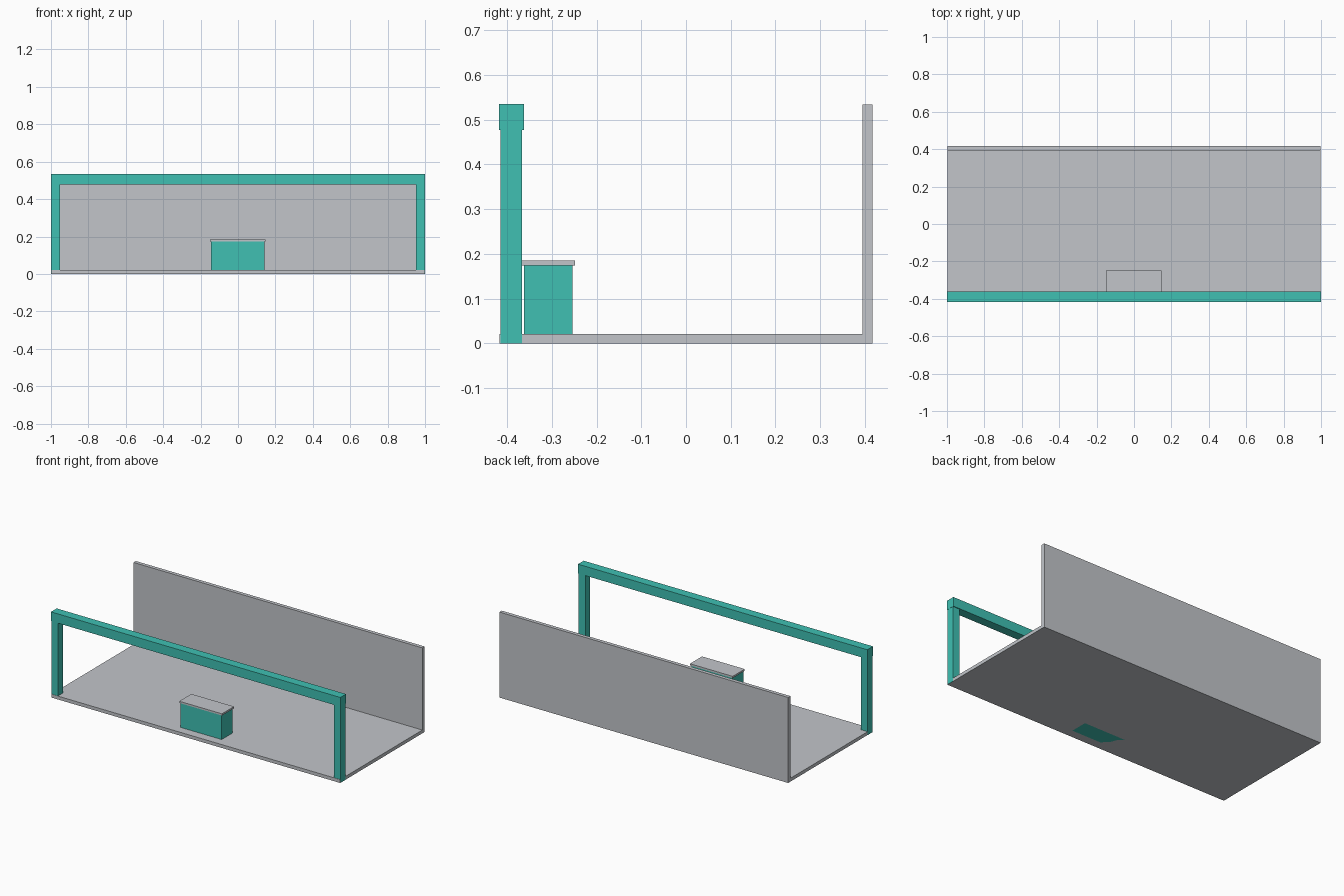
import bpy

if "Cube" in bpy.data.objects:
    bpy.data.objects.remove(bpy.data.objects["Cube"])


def make_material(name, rgb):
    m = bpy.data.materials.new(name)
    m.diffuse_color = (*rgb, 1.0)
    m.use_nodes = True
    m.node_tree.nodes["Principled BSDF"].inputs["Base Color"].default_value = m.diffuse_color
    return m


grey = make_material("light_grey", (0.54, 0.56, 0.59))
teal = make_material("teal", (0.05, 0.53, 0.45))


def box(name, low, high, material):
    """Axis-aligned box between two opposite corners."""
    centre = [(a + b) / 2 for a, b in zip(low, high)]
    bpy.ops.mesh.primitive_cube_add(size=1, location=centre)
    ob = bpy.context.object
    ob.name = name
    ob.scale = [b - a for a, b in zip(low, high)]
    bpy.ops.object.transform_apply(location=False, rotation=False, scale=True)
    ob.data.materials.append(material)
    return ob


# Floor slab and back wall
box("floor", (-0.998, -0.417, 0), (0.998, 0.417, 0.021), grey)
box("back_wall", (-0.998, 0.394, 0.021), (0.998, 0.417, 0.534), grey)

# Front frame: two posts under a slightly thicker beam
for side, x0, x1 in (("left", -0.999, -0.953), ("right", 0.953, 0.999)):
    box(side + "_post", (x0, -0.415, 0), (x1, -0.367, 0.48), teal)
box("front_beam", (-1, -0.418, 0.477), (1, -0.362, 0.535), teal)

# Counter with overhanging top
box("counter_body", (-0.144, -0.362, 0), (0.141, -0.254, 0.174), teal)
box("counter_top", (-0.149, -0.367, 0.174), (0.146, -0.248, 0.185), grey)
